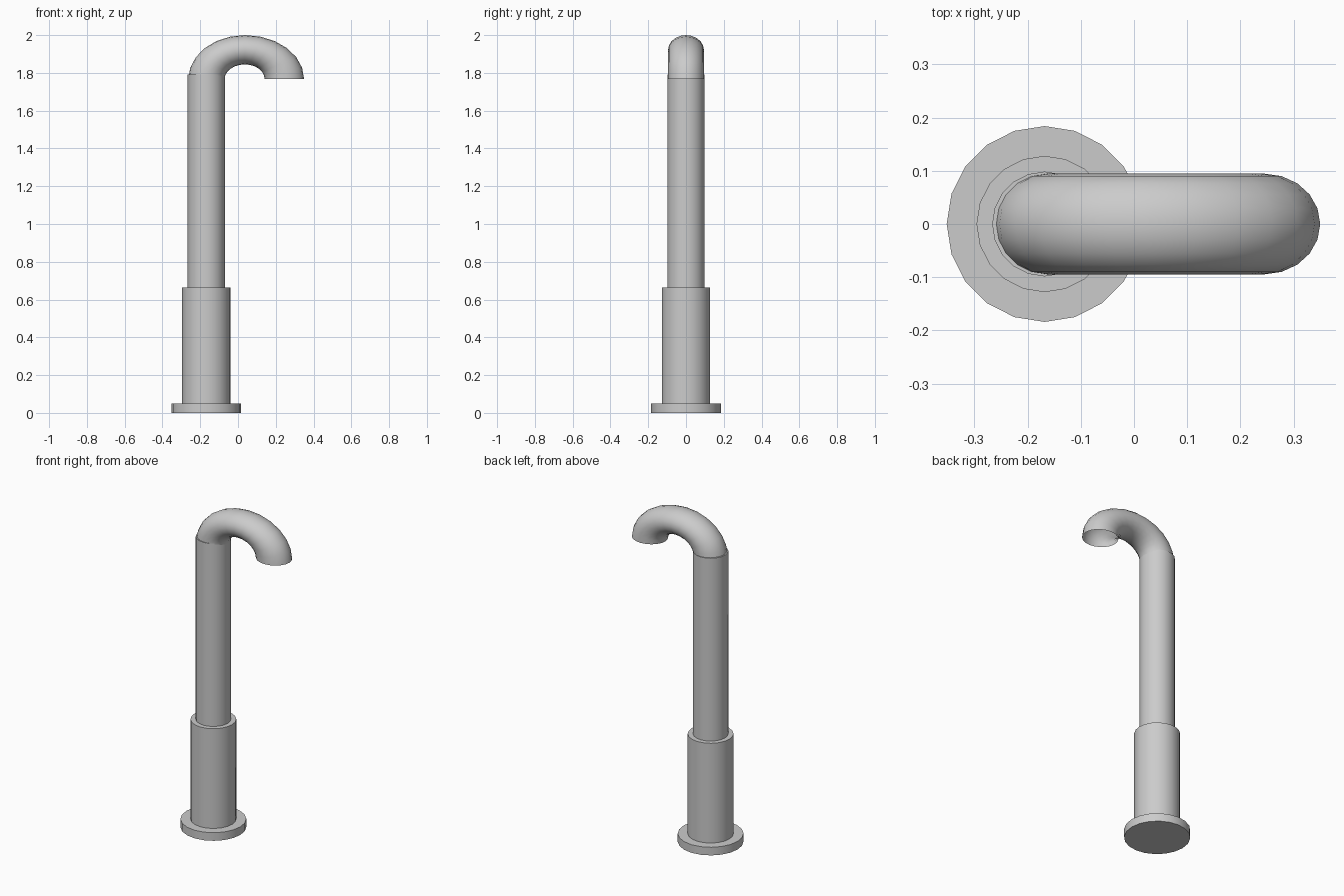
import bpy, bmesh
from math import sin, cos, pi, radians

if "Cube" in bpy.data.objects:
    bpy.data.objects.remove(bpy.data.objects["Cube"])

SIDES = 20
COLUMN_X = -0.168


def smooth(obj):
    bpy.ops.object.select_all(action='DESELECT')
    obj.select_set(True)
    bpy.context.view_layer.objects.active = obj
    bpy.ops.object.shade_smooth_by_angle(angle=radians(30))


def column(name, radius, z0, z1):
    bpy.ops.mesh.primitive_cylinder_add(vertices=SIDES, radius=radius, depth=z1 - z0,
                                        location=(COLUMN_X, 0, (z0 + z1) / 2))
    obj = bpy.context.object
    obj.name = name
    smooth(obj)


# Stepped column: flange, sleeve and riser pipe
column("base_flange", 0.184, 0.0, 0.05)
column("lower_sleeve", 0.128, 0.05, 0.665)
column("riser_pipe", 0.0985, 0.665, 1.792)

# Open-ended spout: a half ring squashed in height
CX, CZ, STEPS = 0.037, 1.767, 12
bm = bmesh.new()
rings = []
for i in range(STEPS + 1):
    t = pi * i / STEPS
    right = cos(t) >= 0
    outer_rx, inner_rx = (0.313, 0.104) if right else (0.300, 0.108)
    ox, oz = CX + outer_rx * cos(t), CZ + 0.233 * sin(t)
    ix, iz = CX + inner_rx * cos(t), CZ + 0.078 * sin(t)
    ring = []
    for j in range(SIDES):
        a = 2 * pi * j / SIDES
        k = (1 + cos(a)) / 2
        ring.append(bm.verts.new((ix + (ox - ix) * k, 0.0945 * sin(a), iz + (oz - iz) * k)))
    rings.append(ring)
for r0, r1 in zip(rings, rings[1:]):
    for j in range(SIDES):
        n = (j + 1) % SIDES
        bm.faces.new((r0[j], r0[n], r1[n], r1[j]))
bmesh.ops.recalc_face_normals(bm, faces=bm.faces)
mesh = bpy.data.meshes.new("spout")
bm.to_mesh(mesh)
bm.free()
spout = bpy.data.objects.new("spout", mesh)
bpy.context.collection.objects.link(spout)
smooth(spout)
